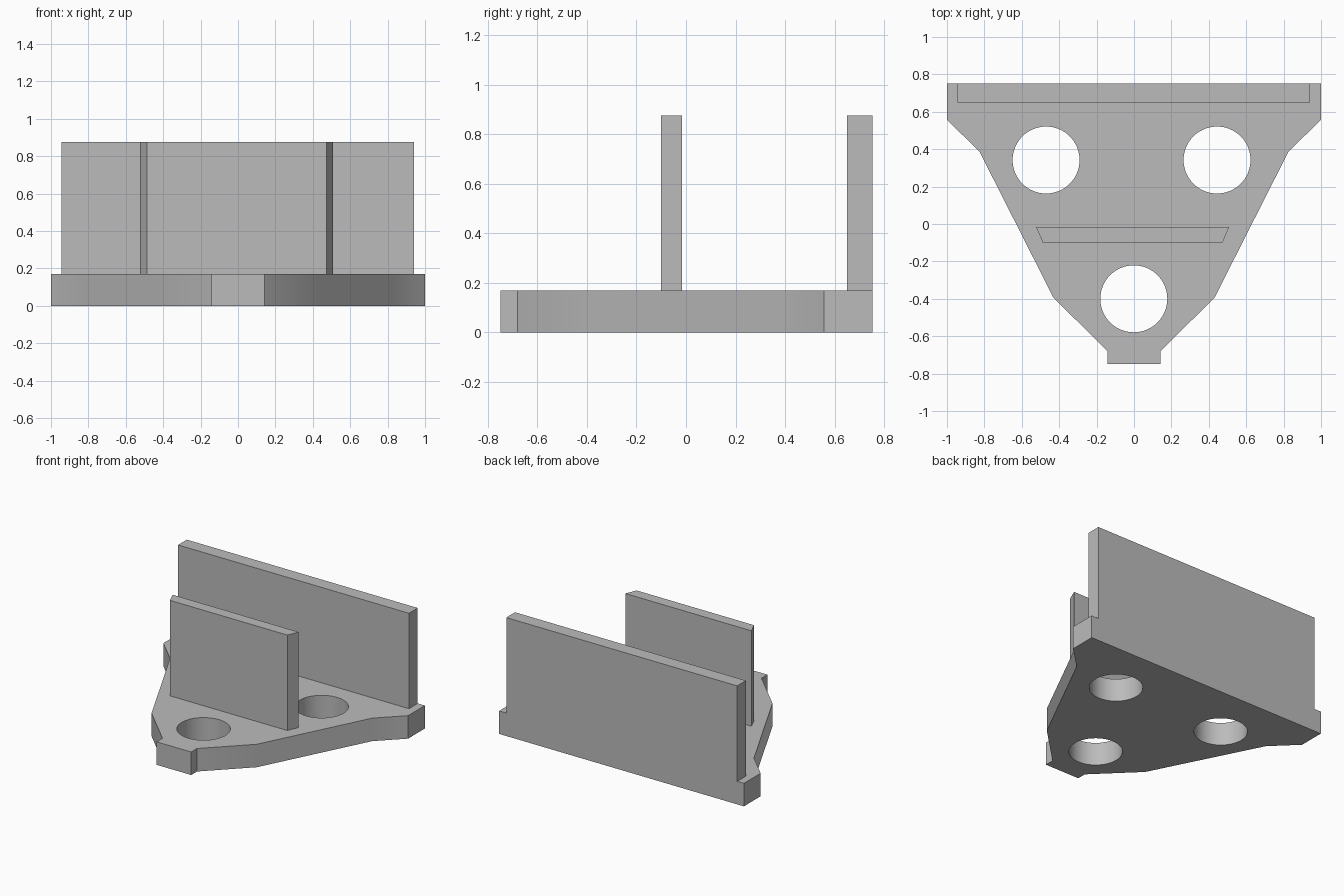
import bpy
import bmesh
import math

cube = bpy.data.objects.get("Cube")
if cube:
    bpy.data.objects.remove(cube, do_unlink=True)

BASE_TOP, WALL_TOP = 0.17, 0.875

grey = bpy.data.materials.new("light_grey")
grey.use_nodes = True
colour = (0.5, 0.5, 0.5, 1)
grey.diffuse_color = colour
grey.node_tree.nodes["Principled BSDF"].inputs["Base Color"].default_value = colour


def prism(name, outline, bottom, top):
    """Extrude a plan outline upwards into a solid part."""
    bm = bmesh.new()
    face = bm.faces.new([bm.verts.new((x, y, bottom)) for x, y in outline])
    grown = bmesh.ops.extrude_face_region(bm, geom=[face], use_keep_orig=True)
    verts = [v for v in grown["geom"] if isinstance(v, bmesh.types.BMVert)]
    bmesh.ops.translate(bm, verts=verts, vec=(0, 0, top - bottom))
    bmesh.ops.recalc_face_normals(bm, faces=bm.faces)
    mesh = bpy.data.meshes.new(name)
    bm.to_mesh(mesh)
    bm.free()
    mesh.materials.append(grey)
    obj = bpy.data.objects.new(name, mesh)
    bpy.context.collection.objects.link(obj)
    return obj


def activate(obj):
    bpy.ops.object.select_all(action='DESELECT')
    obj.select_set(True)
    bpy.context.view_layer.objects.active = obj


# Base plate: half outline mirrored across the middle
half = [(1, 0.752), (1, 0.557), (0.826, 0.387), (0.43, -0.395),
        (0.141, -0.68), (0.141, -0.748)]
base = prism("base_plate", half + [(-x, y) for x, y in reversed(half)], 0, BASE_TOP)

# Three round through holes
for cx, cy in [(-0.47, 0.342), (0.444, 0.342), (-0.001, -0.4)]:
    ring = [(cx + 0.179 * math.cos(math.tau * i / 64),
             cy + 0.179 * math.sin(math.tau * i / 64)) for i in range(64)]
    cutter = prism("hole_cutter", ring, -0.1, BASE_TOP + 0.1)
    cutter.hide_render = True
    cut = base.modifiers.new("hole", 'BOOLEAN')
    cut.operation = 'DIFFERENCE'
    cut.solver = 'EXACT'
    cut.object = cutter
    activate(base)
    bpy.ops.object.modifier_apply(modifier=cut.name)
    bpy.data.objects.remove(cutter, do_unlink=True)

activate(base)
bpy.ops.object.shade_smooth_by_angle(angle=math.radians(30))

# Upright walls, the front one with slanted ends
prism("back_wall", [(-0.945, 0.65), (0.942, 0.65), (0.942, 0.752), (-0.945, 0.752)],
      BASE_TOP, WALL_TOP)
prism("front_wall", [(-0.487, -0.1), (0.473, -0.1), (0.508, -0.017), (-0.523, -0.017)],
      BASE_TOP, WALL_TOP)
